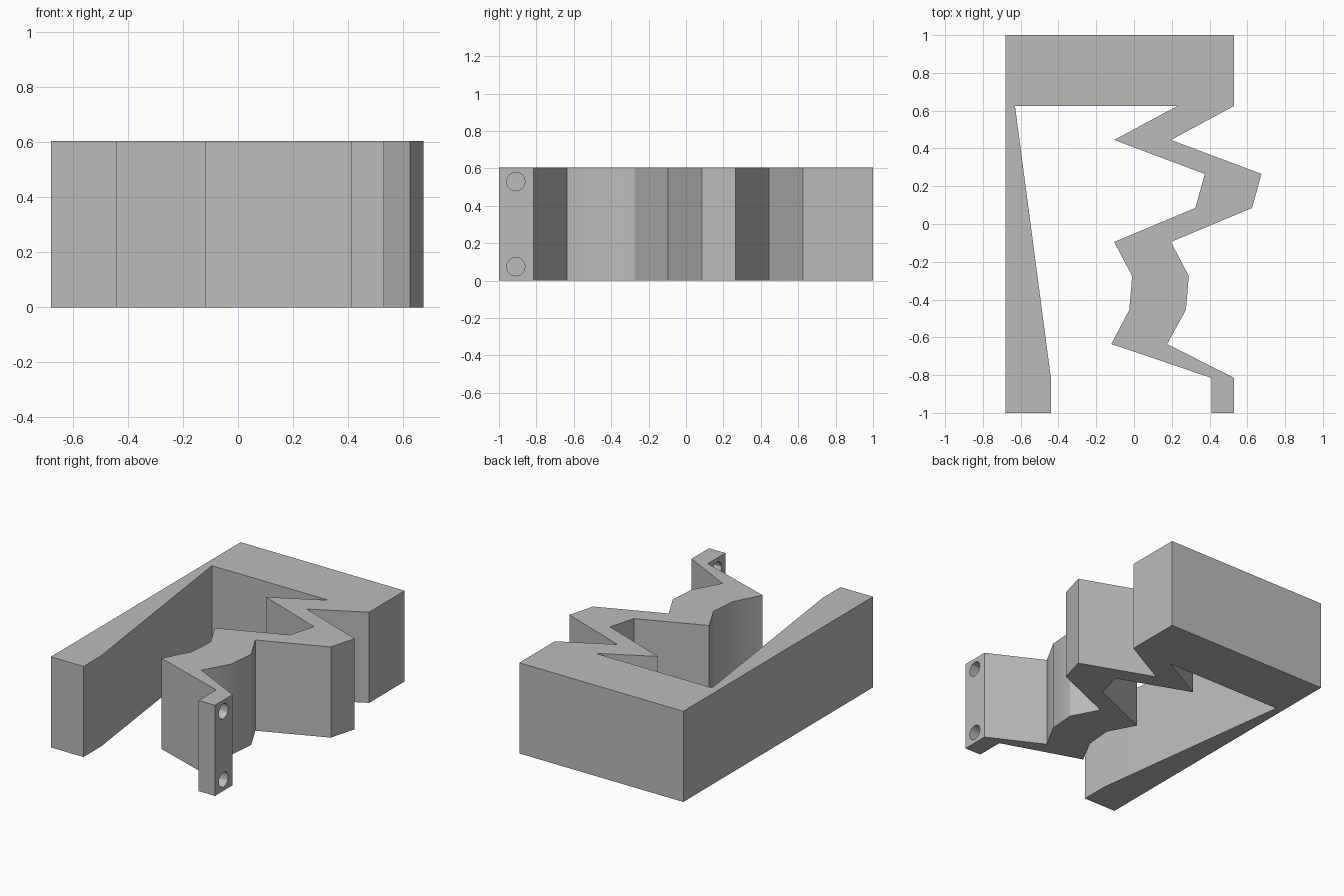
import bpy
import bmesh
import math

HEIGHT = 0.605
FRONT, BACK = -1.0, 1.0
LEVEL_TOP, LEVEL_STEP = 0.625, 0.18

default = bpy.data.objects.get("Cube")
if default:
    bpy.data.objects.remove(default, do_unlink=True)

# Single grey material
grey = bpy.data.materials.new("plain grey")
grey.use_nodes = True
colour = (0.5, 0.5, 0.5, 1.0)
grey.diffuse_color = colour
grey.node_tree.nodes["Principled BSDF"].inputs["Base Color"].default_value = colour


def extrude_profile(name, points, height):
    """Make a solid by raising a flat outline from the ground."""
    bm = bmesh.new()
    base = bm.faces.new([bm.verts.new((x, y, 0)) for x, y in points])
    raised = bmesh.ops.extrude_face_region(bm, geom=[base])["geom"]
    top = [v for v in raised if isinstance(v, bmesh.types.BMVert)]
    bmesh.ops.translate(bm, vec=(0, 0, height), verts=top)
    bmesh.ops.recalc_face_normals(bm, faces=bm.faces)
    mesh = bpy.data.meshes.new(name)
    bm.to_mesh(mesh)
    bm.free()
    mesh.materials.append(grey)
    obj = bpy.data.objects.new(name, mesh)
    bpy.context.collection.objects.link(obj)
    return obj


# Zigzag arm: inner and outer x at evenly spaced levels, back to front
inner_x = [0.23, -0.105, 0.375, 0.325, -0.105, -0.01, -0.025, -0.12, 0.41]
outer_x = [0.53, 0.195, 0.675, 0.625, 0.195, 0.29, 0.275, 0.175, 0.53]
levels = [LEVEL_TOP - LEVEL_STEP * i for i in range(len(inner_x))]
inner = list(zip(inner_x, levels))
outer = list(zip(outer_x, levels))

# Tapered straight arm, zigzag arm and back block as one outline
outline = [(-0.68, FRONT), (-0.44, FRONT), (-0.44, levels[-1]), (-0.63, LEVEL_TOP)]
outline += inner + [(inner_x[-1], FRONT), (outer_x[-1], FRONT)]
outline += outer[::-1] + [(outer_x[0], BACK), (-0.68, BACK)]
bracket = extrude_profile("zigzag_bracket", outline, HEIGHT)

# Two holes through the front tab
for z in (0.075, HEIGHT - 0.075):
    bpy.ops.mesh.primitive_cylinder_add(
        vertices=12, radius=0.05, depth=0.3,
        location=(0.47, -0.91, z), rotation=(0, math.pi / 2, 0))
    cutter = bpy.context.object
    cutter.name = "hole_cutter"
    cutter.hide_render = True
    cutter.data.materials.append(grey)

    bpy.ops.object.select_all(action="DESELECT")
    bracket.select_set(True)
    bpy.context.view_layer.objects.active = bracket
    cut = bracket.modifiers.new("hole", "BOOLEAN")
    cut.operation = "DIFFERENCE"
    cut.solver = "EXACT"
    cut.object = cutter
    bpy.ops.object.modifier_apply(modifier=cut.name)
    bpy.data.objects.remove(cutter, do_unlink=True)

bpy.ops.object.shade_smooth_by_angle(angle=math.radians(30))
